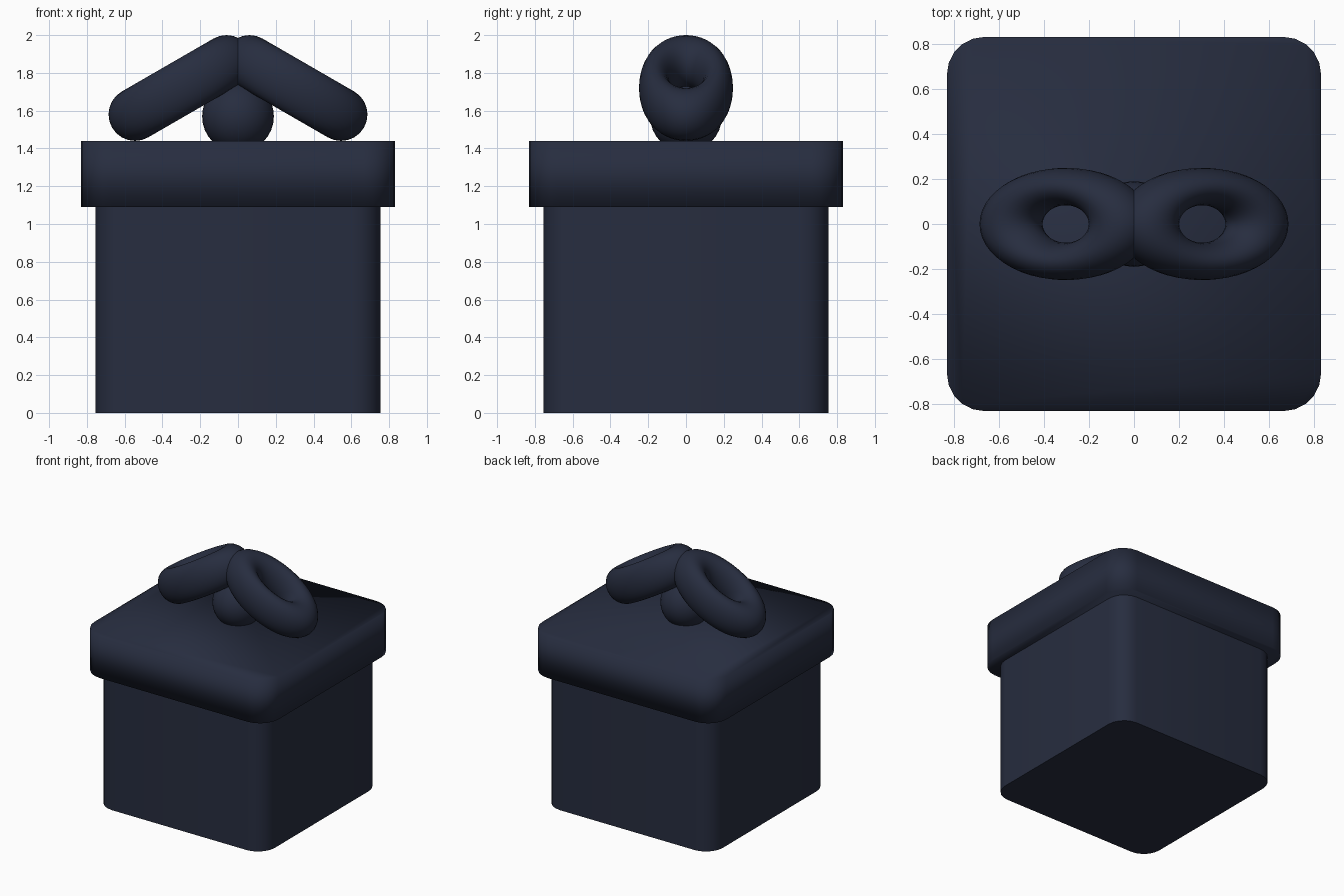
import bpy, bmesh
from math import radians

if "Cube" in bpy.data.objects:
    bpy.data.objects.remove(bpy.data.objects["Cube"])

mat = bpy.data.materials.new("dark_navy")
mat.diffuse_color = (0.02, 0.026, 0.05, 1)
mat.use_nodes = True
mat.node_tree.nodes["Principled BSDF"].inputs["Base Color"].default_value = mat.diffuse_color


def rounded_box(name, half, z0, z1, radius):
    """Square block with only its vertical edges rounded."""
    bm = bmesh.new()
    bmesh.ops.create_cube(bm, size=1)
    for v in bm.verts:
        v.co = (v.co.x * 2 * half, v.co.y * 2 * half, z0 if v.co.z < 0 else z1)
    upright = [e for e in bm.edges if abs(e.verts[0].co.z - e.verts[1].co.z) > 0.01]
    bmesh.ops.bevel(bm, geom=upright, offset=radius, segments=5, profile=0.5, affect='EDGES')
    mesh = bpy.data.meshes.new(name)
    bm.to_mesh(mesh)
    bm.free()
    ob = bpy.data.objects.new(name, mesh)
    bpy.context.collection.objects.link(ob)
    mesh.materials.append(mat)
    return ob


def finish(name):
    ob = bpy.context.object
    ob.name = name
    ob.data.materials.append(mat)
    bpy.ops.object.shade_smooth()
    return ob


# Box body: crisp rims, smooth corners
body = rounded_box("box_body", 0.755, 0, 1.09, 0.15)
bpy.context.view_layer.objects.active = body
body.select_set(True)
bpy.ops.object.shade_smooth_by_angle(angle=radians(40))
body.select_set(False)

# Lid: smooth shaded all over
lid = rounded_box("box_lid", 0.83, 1.09, 1.44, 0.165)
for p in lid.data.polygons:
    p.use_smooth = True

# Bow loops: flattened rings leaning against each other
for side, label in ((1, "right"), (-1, "left")):
    bpy.ops.mesh.primitive_torus_add(major_radius=0.28, minor_radius=0.14,
                                     major_segments=48, minor_segments=24,
                                     location=(side * 0.303, 0, 1.72),
                                     rotation=(0, side * radians(30), 0))
    loop = finish("bow_loop_" + label)
    loop.scale = (1, 0.593, 1)

# Bow knot
bpy.ops.mesh.primitive_uv_sphere_add(segments=32, ring_count=16, radius=0.19,
                                     location=(0, 0, 1.57))
finish("bow_knot")
